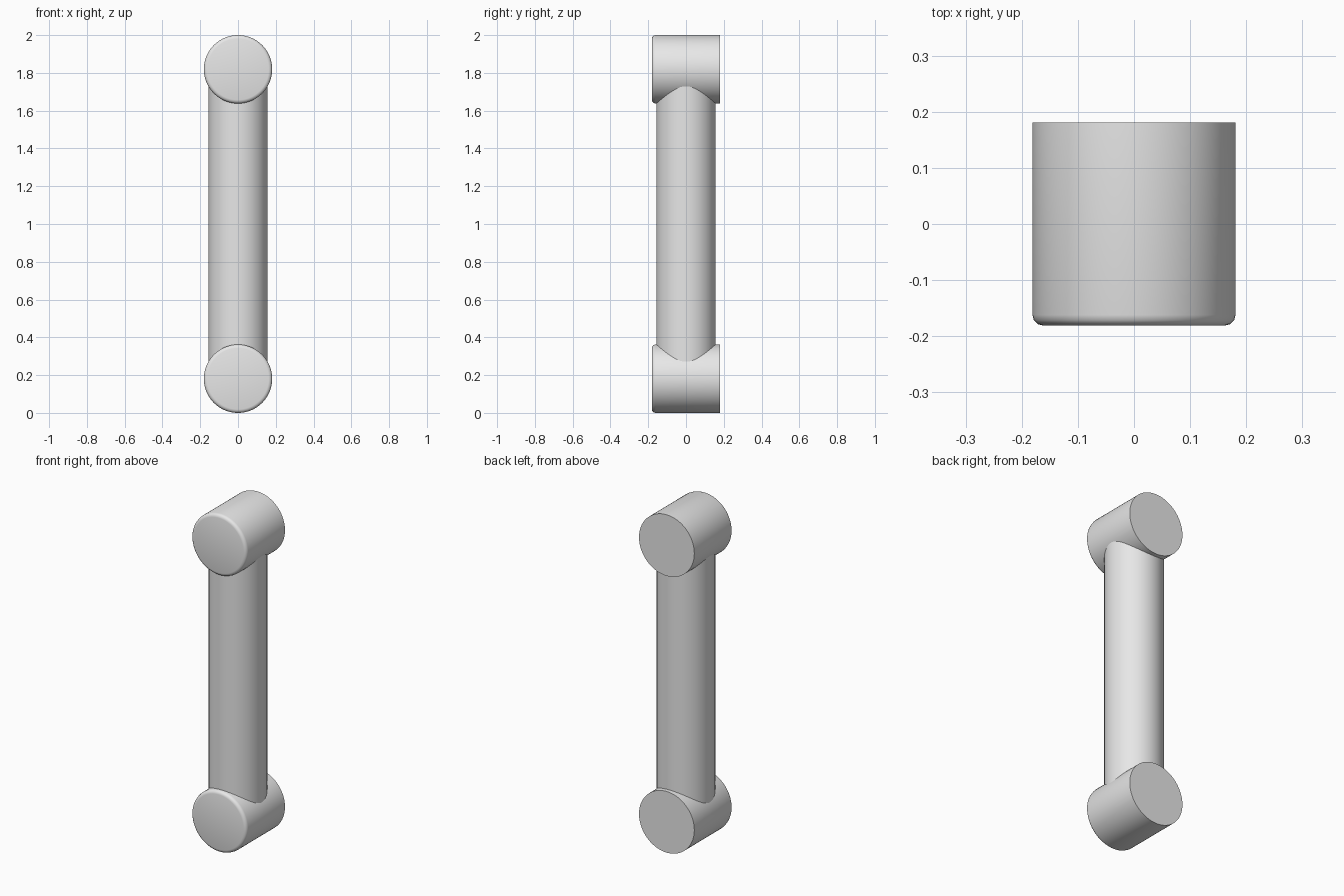
import bpy, bmesh, math
from mathutils import Matrix

if "Cube" in bpy.data.objects:
    bpy.data.objects.remove(bpy.data.objects["Cube"])

JOINT_R, TUBE_R = 0.181, 0.157
JOINT_Z = (0.181, 1.819)

grey = bpy.data.materials.new("light_grey")
grey.diffuse_color = (0.8, 0.8, 0.8, 1)
grey.use_nodes = True
grey.node_tree.nodes["Principled BSDF"].inputs["Base Color"].default_value = grey.diffuse_color


def cylinder(name, radius, length, z, along_y=False, bevel=0.0):
    bm = bmesh.new()
    bmesh.ops.create_cone(bm, cap_ends=True, segments=96, radius1=radius,
                          radius2=radius, depth=length)
    if bevel:  # round only the +z rim, which becomes the front
        rim = [e for e in bm.edges if all(v.co.z > 0 for v in e.verts)]
        bmesh.ops.bevel(bm, geom=rim, offset=bevel, segments=3,
                        profile=0.5, affect='EDGES')
    if along_y:
        bm.transform(Matrix.Rotation(math.pi / 2, 4, 'X'))
    me = bpy.data.meshes.new(name)
    bm.to_mesh(me)
    bm.free()
    me.materials.append(grey)
    ob = bpy.data.objects.new(name, me)
    ob.location.z = z
    bpy.context.collection.objects.link(ob)
    bpy.ops.object.select_all(action='DESELECT')
    ob.select_set(True)
    bpy.context.view_layer.objects.active = ob
    bpy.ops.object.shade_smooth_by_angle(angle=math.radians(40))
    return ob


# Joint housings at both ends, rounded on the front rim
for name, z in zip(("lower_joint", "upper_joint"), JOINT_Z):
    cylinder(name, JOINT_R, 2 * JOINT_R, z, along_y=True, bevel=0.019)

# Connecting tube, ending inside the joints
cylinder("link_tube", TUBE_R, 1.58, 1.0)
